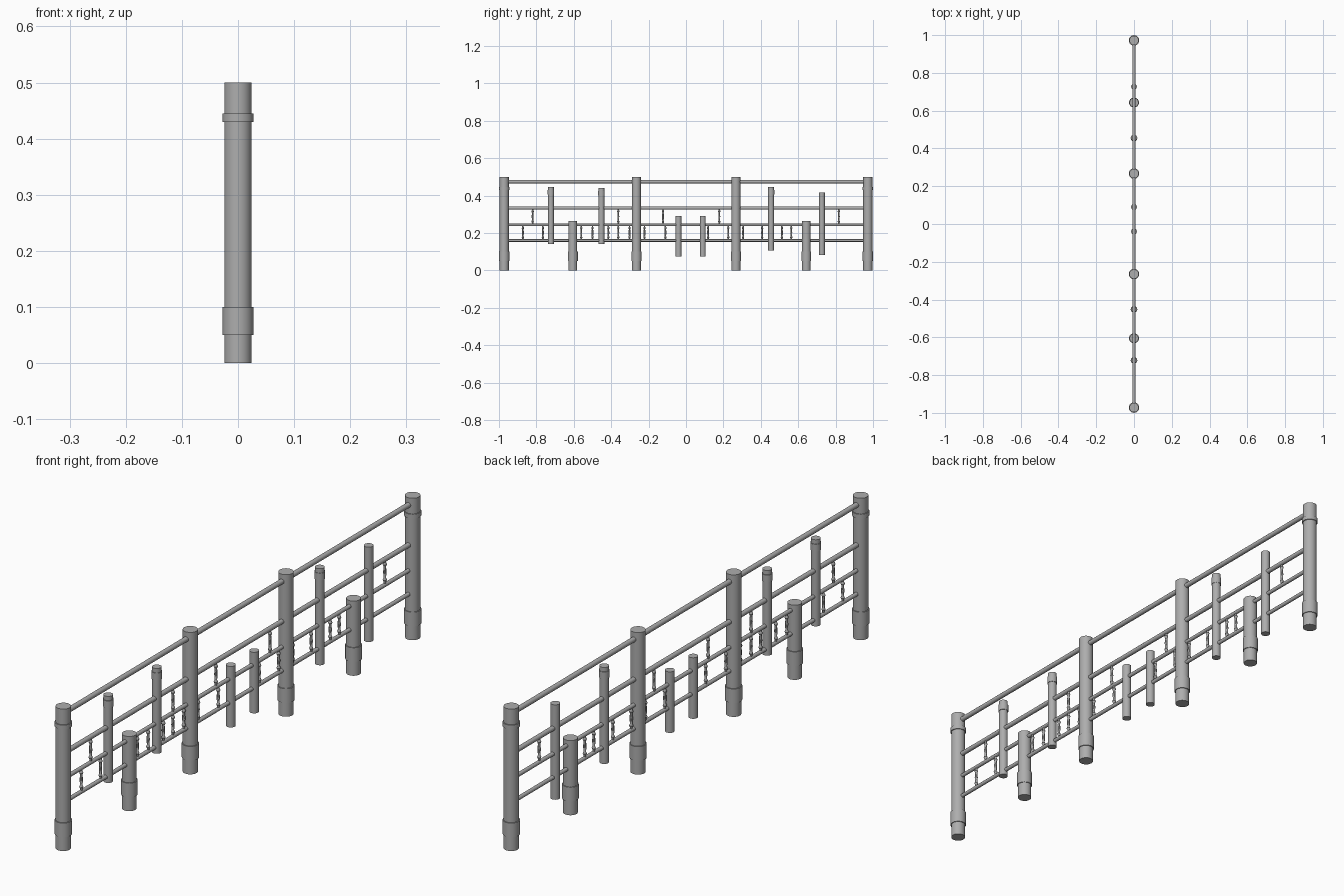
import bpy, bmesh, math
from mathutils import Matrix

cube = bpy.data.objects.get("Cube")
if cube:
    bpy.data.objects.remove(cube)

grey = bpy.data.materials.new("plain grey")
grey.use_nodes = True
colour = (0.42, 0.42, 0.42, 1)
grey.diffuse_color = colour
grey.node_tree.nodes["Principled BSDF"].inputs["Base Color"].default_value = colour


def finish(name, bm):
    mesh = bpy.data.meshes.new(name)
    bmesh.ops.recalc_face_normals(bm, faces=bm.faces[:])
    bm.to_mesh(mesh)
    bm.free()
    mesh.materials.append(grey)
    obj = bpy.data.objects.new(name, mesh)
    bpy.context.collection.objects.link(obj)
    bpy.ops.object.select_all(action="DESELECT")
    obj.select_set(True)
    bpy.context.view_layer.objects.active = obj
    bpy.ops.object.shade_smooth_by_angle(angle=math.radians(35))
    return obj


def turned(name, y, profile, sides):
    """Lathe a closed solid from (radius, height) points."""
    bm = bmesh.new()
    rings = [[bm.verts.new((r * math.cos(math.tau * i / sides),
                            y + r * math.sin(math.tau * i / sides), z))
              for i in range(sides)] for r, z in profile]
    for a, b in zip(rings, rings[1:]):
        for i in range(sides):
            j = (i + 1) % sides
            bm.faces.new((a[i], a[j], b[j], b[i]))
    bm.faces.new(rings[0])
    bm.faces.new(rings[-1])
    return finish(name, bm)


def post(name, y, low, high, radius, collars=(), sides=32):
    """Round post with stepped collars given as (bottom, top)."""
    wide = radius * 1.13
    profile = [(radius, low)]
    for a, b in collars:
        profile += [(radius, a), (wide, a), (wide, b), (radius, b)]
    turned(name, y, profile + [(radius, high)], sides)


def rail(name, start, end, z, radius):
    bm = bmesh.new()
    place = Matrix.Translation((0, (start + end) / 2, z)) @ Matrix.Rotation(math.pi / 2, 4, "X")
    bmesh.ops.create_cone(bm, cap_ends=True, segments=12, radius1=radius,
                          radius2=radius, depth=end - start, matrix=place)
    finish(name, bm)


# Tall posts with a foot collar; the end ones also have a neck ring
FOOT, NECK = (0.05, 0.1), (0.43, 0.445)
for i, y in enumerate((-0.972, -0.265, 0.267, 0.972)):
    post(f"tall_post_{i + 1}", y, 0, 0.5, 0.0245, (FOOT, NECK) if i in (0, 3) else (FOOT,))

# Short ground posts
for i, y in enumerate((-0.605, 0.643)):
    post(f"short_post_{i + 1}", y, 0, 0.263, 0.0235, (FOOT,))

# Slim posts hung on the rails: position, bottom, top, ring near the top
slim = ((-0.722, 0.14, 0.445, True), (-0.452, 0.14, 0.44, True),
        (-0.04, 0.075, 0.29, False), (0.09, 0.075, 0.29, False),
        (0.455, 0.105, 0.445, True), (0.727, 0.083, 0.417, False))
for i, (y, low, high, ring) in enumerate(slim):
    post(f"slim_post_{i + 1}", y, low, high, 0.0155,
         ((high - 0.04, high - 0.015),) if ring else (), 24)

# Rails between the end posts
for name, z, r in (("top_rail", 0.474, 0.009), ("upper_rail", 0.333, 0.0085),
                   ("middle_rail", 0.243, 0.007), ("lower_rail", 0.16, 0.007)):
    rail(name, -0.972, 0.972, z, r)

# Turned spindles between the rails
SHAPE = ((0.004, 0), (0.004, 0.12), (0.007, 0.2), (0.004, 0.28), (0.0055, 0.5),
         (0.004, 0.72), (0.007, 0.8), (0.004, 0.88), (0.004, 1))


def spindles(name, places, low, high):
    for i, y in enumerate(places):
        turned(f"{name}_{i + 1}", y, [(r, low + t * (high - low)) for r, t in SHAPE], 10)


spindles("lower_spindle", (-0.872, -0.765, -0.56, -0.5, -0.415, -0.362, -0.302, -0.222,
                           -0.11, 0.118, 0.226, 0.305, 0.407, 0.513, 0.563), 0.16, 0.243)
spindles("upper_spindle", (-0.82, -0.362, -0.123, 0.178, 0.817), 0.243, 0.333)
